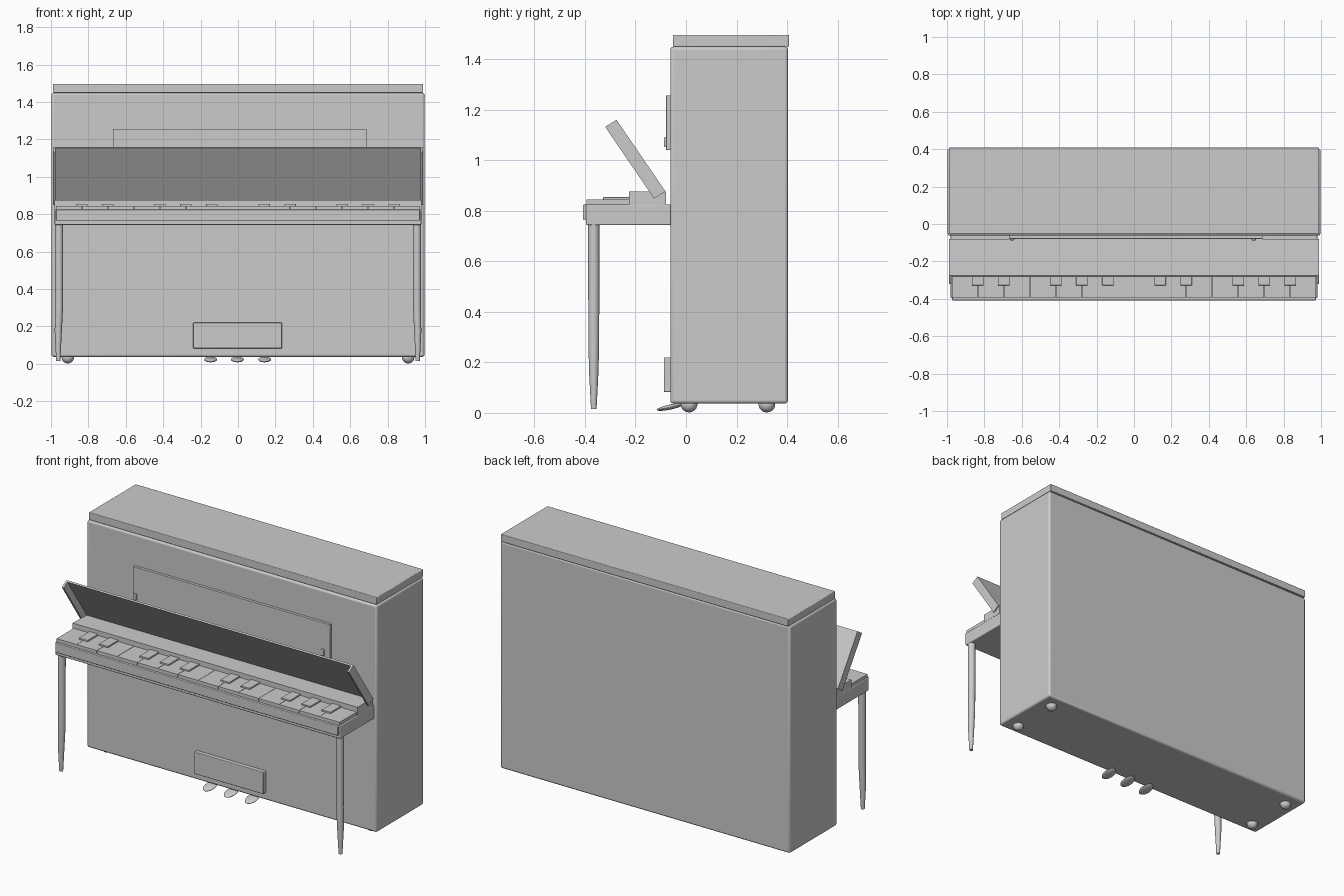
import bpy, bmesh, math
from mathutils import Vector

if "Cube" in bpy.data.objects:
    bpy.data.objects.remove(bpy.data.objects["Cube"])


def finish(bm, name, bevel=0.0):
    bmesh.ops.recalc_face_normals(bm, faces=bm.faces)
    me = bpy.data.meshes.new(name)
    bm.to_mesh(me)
    bm.free()
    ob = bpy.data.objects.new(name, me)
    bpy.context.collection.objects.link(ob)
    if bevel:
        m = ob.modifiers.new("bevel", 'BEVEL')
        m.width, m.segments = bevel, 3
    bpy.ops.object.select_all(action='DESELECT')
    ob.select_set(True)
    bpy.context.view_layer.objects.active = ob
    bpy.ops.object.shade_smooth_by_angle(angle=math.radians(35))
    return ob


def box(name, x0, x1, y0, y1, z0, z1, bevel=0.0):
    bm = bmesh.new()
    bmesh.ops.create_cube(bm, size=1)
    for v in bm.verts:
        v.co = Vector(((x0 + x1) / 2 + v.co.x * (x1 - x0),
                       (y0 + y1) / 2 + v.co.y * (y1 - y0),
                       (z0 + z1) / 2 + v.co.z * (z1 - z0)))
    return finish(bm, name, bevel)


def extrude_x(name, profile, x0, x1):
    # closed (y, z) profile swept along x
    bm = bmesh.new()
    f = bm.faces.new([bm.verts.new((x0, y, z)) for y, z in profile])
    r = bmesh.ops.extrude_face_region(bm, geom=[f])
    bmesh.ops.translate(bm, vec=(x1 - x0, 0, 0),
                        verts=[g for g in r['geom'] if isinstance(g, bmesh.types.BMVert)])
    return finish(bm, name)


def loft(name, rings, n=20):
    # stacked circles given as (x, y, z, radius)
    bm = bmesh.new()
    loops = [[bm.verts.new((x + r * math.cos(2 * math.pi * i / n),
                            y + r * math.sin(2 * math.pi * i / n), z)) for i in range(n)]
             for x, y, z, r in rings]
    for a, b in zip(loops, loops[1:]):
        for i in range(n):
            bm.faces.new((a[i], a[(i + 1) % n], b[(i + 1) % n], b[i]))
    bm.faces.new(loops[0])
    bm.faces.new(loops[-1])
    return finish(bm, name)


def ellipsoid(name, loc, scale, tilt=0.0):
    bm = bmesh.new()
    bmesh.ops.create_uvsphere(bm, u_segments=24, v_segments=14, radius=1)
    ob = finish(bm, name)
    ob.location, ob.scale, ob.rotation_euler = loc, scale, (tilt, 0, 0)
    return ob


# Cabinet and top lid
box("cabinet", -0.997, 0.997, -0.062, 0.403, 0.037, 1.449, 0.012)
box("top_lid", -0.99, 0.99, -0.052, 0.408, 1.449, 1.496, 0.004)

# Key bed with front rail
box("key_bed", -0.98, 0.98, -0.396, -0.055, 0.743, 0.825, 0.005)
box("key_slip", -0.972, 0.972, -0.408, -0.39, 0.765, 0.824, 0.004)
box("key_back_rail", -0.98, 0.98, -0.225, -0.08, 0.823, 0.876)

# Two octaves of keys
pitch = 1.95 / 14
for i in range(14):
    x = -0.975 + i * pitch
    box("white_key", x + 0.001, x + pitch - 0.001, -0.393, -0.22, 0.823, 0.845)
    if i in (1, 2, 4, 5, 6, 8, 9, 11, 12, 13):
        box("black_key", x - 0.031, x + 0.031, -0.328, -0.22, 0.84, 0.854, 0.002)

# Open fallboard: thin slanted panel with deeper end cheeks
top, base = Vector((-0.275, 1.16)), Vector((-0.081, 0.876))
front = Vector((-0.045, -0.028))
extrude_x("fallboard", [top, base, base + front * 0.2, top + front * 0.2], -0.983, 0.983)
for s in (-1, 1):
    extrude_x("fallboard_cheek", [top, base, base + front, top + front], s * 0.975, s * 0.988)

# Music desk and its page clips
box("music_desk", -0.668, 0.688, -0.079, -0.058, 1.04, 1.256, 0.002)
for x in (-0.652, 0.64):
    box("page_clip", x - 0.012, x + 0.012, -0.087, -0.075, 1.052, 1.092, 0.004)

# Front legs
for s in (-1, 1):
    loft("front_leg", [(s * 0.961, -0.365, 0.015, 0.011), (s * 0.961, -0.365, 0.17, 0.019),
                       (s * 0.957, -0.365, 0.30, 0.0215), (s * 0.957, -0.365, 0.745, 0.0225)])

# Pedal plate and pedals
box("pedal_plate", -0.24, 0.235, -0.088, -0.055, 0.083, 0.22, 0.004)
for x in (-0.147, -0.003, 0.142):
    ellipsoid("pedal", (x, -0.063, 0.023), (0.035, 0.054, 0.01), math.radians(12))

# Casters
for x in (-0.91, 0.91):
    for y in (0.012, 0.32):
        ellipsoid("caster", (x, y, 0.034), (0.033, 0.033, 0.032))
